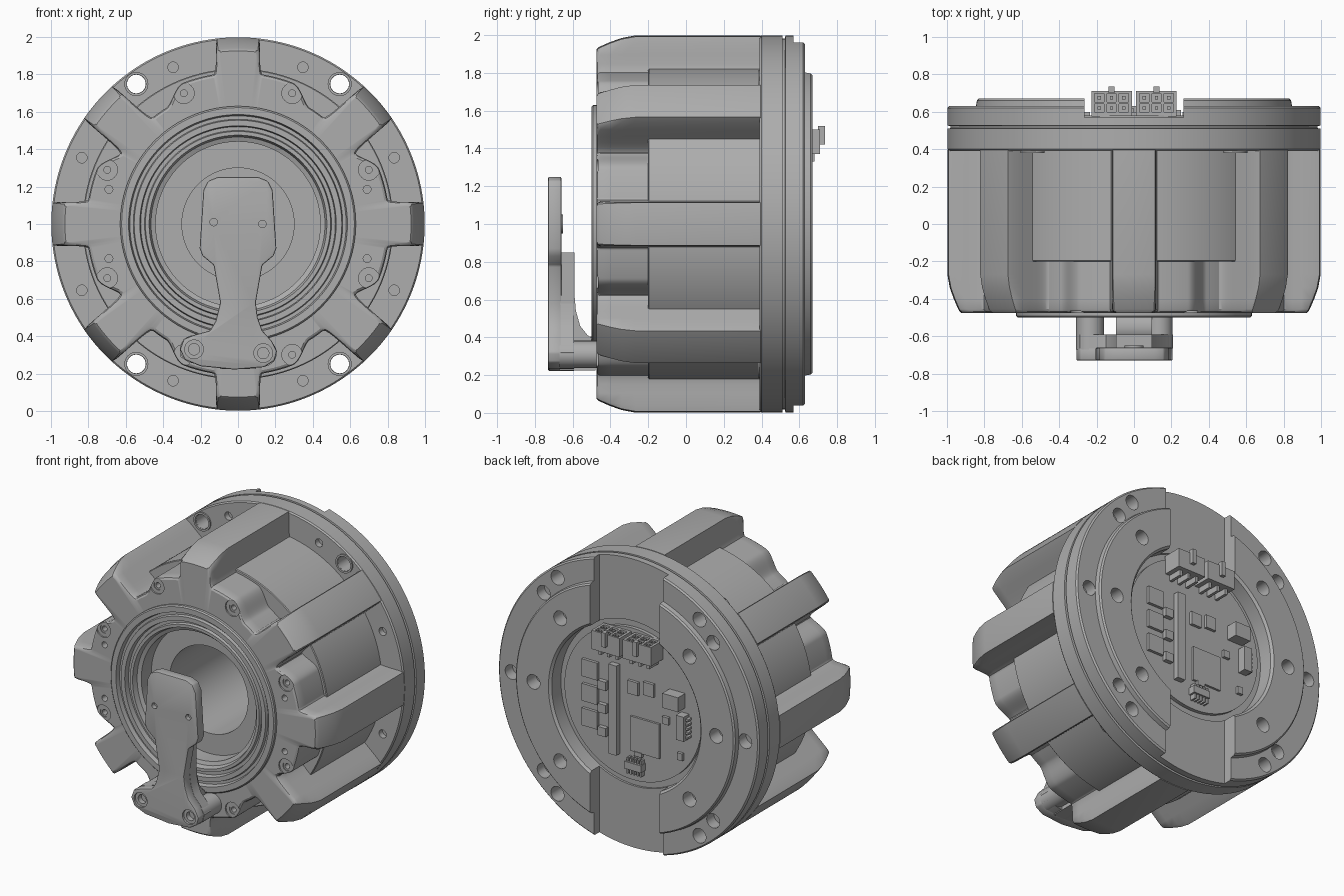
import bpy, bmesh, math
from math import sin, cos, pi, radians

if "Cube" in bpy.data.objects:
    bpy.data.objects.remove(bpy.data.objects["Cube"])

grey = bpy.data.materials.new("machined grey")
grey.use_nodes = True
COLOUR = (0.42, 0.42, 0.42, 1)
grey.diffuse_color = COLOUR
grey.node_tree.nodes["Principled BSDF"].inputs["Base Color"].default_value = COLOUR


def finish(name, bm, cutters=(), bevel=0, angle=30):
    """Turn a bmesh into a shaded object, cut by the given cutters."""
    bmesh.ops.recalc_face_normals(bm, faces=bm.faces)
    mesh = bpy.data.meshes.new(name)
    bm.to_mesh(mesh)
    bm.free()
    mesh.materials.append(grey)
    ob = bpy.data.objects.new(name, mesh)
    bpy.context.collection.objects.link(ob)
    bpy.ops.object.select_all(action='DESELECT')
    ob.select_set(True)
    bpy.context.view_layer.objects.active = ob
    if bevel:
        mod = ob.modifiers.new("bevel", 'BEVEL')
        mod.width, mod.segments, mod.limit_method = bevel, 2, 'ANGLE'
        bpy.ops.object.modifier_apply(modifier="bevel")
    for cutter in cutters:
        mod = ob.modifiers.new("cut", 'BOOLEAN')
        mod.operation, mod.solver, mod.object = 'DIFFERENCE', 'EXACT', cutter
        bpy.ops.object.modifier_apply(modifier="cut")
    bpy.ops.object.shade_smooth_by_angle(angle=radians(angle))
    return ob


def loft(bm, rings, closed=False):
    """Skin a list of equal rings; a ring of one point makes a tip."""
    vs = [[bm.verts.new(p) for p in ring] for ring in rings]
    pairs = list(zip(vs, vs[1:])) + ([(vs[-1], vs[0])] if closed else [])
    for a, b in pairs:
        n = max(len(a), len(b))
        for i in range(n):
            j = (i + 1) % n
            if len(a) == 1:
                bm.faces.new((a[0], b[i], b[j]))
            elif len(b) == 1:
                bm.faces.new((a[i], a[j], b[0]))
            else:
                bm.faces.new((a[i], a[j], b[j], b[i]))


def lathe(bm, profile, cx=0, cz=0, n=96, closed=False):
    """Spin (radius, y) points about an axis along y; cz is above the axle."""
    rings = []
    for r, y in profile:
        steps = n if r else 1
        rings.append([(cx + r * cos(2 * pi * i / n), y, 1 + cz + r * sin(2 * pi * i / n))
                      for i in range(steps)])
    loft(bm, rings, closed)


def rod(bm, r, y0, y1, cx, cz, n=24):
    lathe(bm, [(0, y0), (r, y0), (r, y1), (0, y1)], cx, cz, n)


def prism(bm, a, b):
    loft(bm, [a, b])
    bm.verts.ensure_lookup_table()
    n = len(a)
    bm.faces.new(bm.verts[-2 * n:-n])
    bm.faces.new(bm.verts[-n:])


def slab(bm, points, y0, y1):
    prism(bm, [(x, y0, z) for x, z in points], [(x, y1, z) for x, z in points])


def box(bm, x0, x1, y0, y1, z0, z1):
    slab(bm, [(x0, z0), (x1, z0), (x1, z1), (x0, z1)], y0, y1)


def polar(r, degrees):
    return r * cos(radians(degrees)), r * sin(radians(degrees))


def cutter(name, bm):
    ob = finish(name, bm)
    ob.hide_render = ob.hide_viewport = True
    return ob


def quadrants(*angles):
    return [s for a in angles for s in (a, 180 - a, 180 + a, -a)]


# Drill patterns
MOUNT = [polar(0.925, a) for a in quadrants(54)]
SCREWS = [polar(0.757, a) for a in quadrants(22.5, 67.5)]

bm = bmesh.new()
for x, z in MOUNT:
    rod(bm, 0.05, -0.6, 0.8, x, z, 32)
for a in quadrants(23, 67.5):
    rod(bm, 0.028, 0.3, 0.43, *polar(0.907, a))
for a in quadrants(43.5) + [0, 180]:
    rod(bm, 0.05, 0.55, 0.7, *polar(0.895, a))
for a in quadrants(45) + [0, 180]:
    rod(bm, 0.05, 0.57, 0.7, *polar(0.7, a))
flange_drill = cutter("flange_drill", bm)

bm = bmesh.new()
box(bm, -0.265, 0.265, 0.57, 0.8, -0.1, 2.1)
strip_cutter = cutter("strip_cutter", bm)

bm = bmesh.new()
for x, z in SCREWS:
    lathe(bm, [(0, -0.6), (0.055, -0.6), (0.055, -0.465), (0.03, -0.465), (0.03, -0.4), (0, -0.4)], x, z, 24)
for sx in (-1, 1):
    for sz in (-1, 1):
        rod(bm, 0.021, -0.6, -0.42, sx * 0.69, sz * 0.185, 16)
screw_drill = cutter("screw_drill", bm)

# Rear flange and cover, with a shallow bay and a straight strip cut across
bm = bmesh.new()
lathe(bm, [(0, 0.39), (0.99, 0.39), (0.998, 0.4), (0.998, 0.51), (0.982, 0.512), (0.982, 0.524), (0.998, 0.526),
           (0.998, 0.62), (0.988, 0.63), (0.845, 0.63), (0.84, 0.66), (0.83, 0.67), (0.585, 0.67),
           (0.57, 0.655), (0.57, 0.555), (0, 0.555)], n=160)
finish("rear_flange", bm, [strip_cutter, flange_drill])

# Collars around the mounting holes
bm = bmesh.new()
for x, z in MOUNT:
    lathe(bm, [(0.051, 0.4), (0.051, 0.38), (0.064, 0.38), (0.064, 0.4)], x, z, 32, True)
finish("mount_collars", bm)

# Stator can seen between the ribs
bm = bmesh.new()
lathe(bm, [(0.65, -0.2), (0.825, -0.2), (0.83, -0.195), (0.83, 0.4), (0.65, 0.4)], n=128, closed=True)
finish("stator_can", bm)

# Ribbed front housing, scalloped between the ribs
ARMS = [0, 90, 180, 270] + quadrants(41)


def smooth_max(a, b, k):
    h = max(k - abs(a - b), 0) / k
    return max(a, b) + h * h * k / 4


def housing_radius(t, cap, shrink):
    off = abs((math.degrees(t) + 45) % 90 - 45)
    fade = min(max((off - 21) / 11, 0), 1)
    r = 0.81 - 0.08 * fade * fade * (3 - 2 * fade) - shrink
    for a in ARMS:
        d = t - radians(a)
        if cos(d) > 0.8:
            side = (0.118 - shrink) / max(abs(sin(d)), 0.01)
            rib = -smooth_max(-min(side, 2), -cap, 0.05)
            r = smooth_max(r, rib, 0.09)
    return r


def housing_ring(y, cap, shrink=0, n=720):
    ring = []
    for i in range(n):
        t = 2 * pi * i / n
        r = housing_radius(t, cap, shrink) if cap else 0.6
        ring.append((r * cos(t), y, 1 + r * sin(t)))
    return ring


bm = bmesh.new()
stations = [(0.395, 0), (-0.475, 0), (-0.475, 0.925, 0.018), (-0.468, 0.932, 0.006), (-0.455, 0.94),
            (-0.4, 0.964), (-0.34, 0.985), (-0.27, 0.998), (0.395, 0.998)]
loft(bm, [housing_ring(*s) for s in stations], True)
finish("ribbed_housing", bm, [screw_drill])

# Screw heads sunk in the front
bm = bmesh.new()
for x, z in SCREWS:
    lathe(bm, [(0.018, -0.42), (0.018, -0.46), (0.036, -0.46), (0.036, -0.42)], x, z, 20, True)
finish("front_screws", bm)

# Stepped bearing rings and deep bore
bm = bmesh.new()
lathe(bm, [(0.63, -0.44), (0.63, -0.492), (0.622, -0.5), (0.585, -0.5), (0.578, -0.47), (0.56, -0.47),
           (0.555, -0.49), (0.525, -0.49), (0.52, -0.455), (0.5, -0.455), (0.495, -0.475), (0.475, -0.475),
           (0.465, -0.44), (0.44, -0.43), (0.44, -0.32), (0.3, -0.32), (0.3, 0.385), (0.63, 0.385)],
      n=128, closed=True)
finish("bearing_rings", bm)

# Crank handle
bm = bmesh.new()
for x, z in ((-0.13, 0.01), (0.13, 0.0)):
    rod(bm, 0.02, -0.8, -0.7, x, z)
for x, z in ((-0.235, -0.67), (0.135, -0.69)):
    lathe(bm, [(0, -0.8), (0.05, -0.8), (0.05, -0.715), (0.03, -0.715), (0.03, -0.68), (0, -0.68)], x, z, 24)
handle_drill = cutter("handle_drill", bm)

outline = [(-0.11, 1.25), (-0.16, 1.23), (-0.185, 1.18), (-0.205, 0.87), (-0.19, 0.83), (-0.13, 0.78),
           (-0.095, 0.58), (-0.12, 0.48), (-0.15, 0.43), (-0.24, 0.405), (-0.29, 0.385), (-0.31, 0.33),
           (-0.285, 0.275), (-0.2, 0.24), (-0.02, 0.222), (0.14, 0.235), (0.195, 0.27), (0.208, 0.32),
           (0.18, 0.375), (0.13, 0.43), (0.105, 0.5), (0.095, 0.58), (0.13, 0.78), (0.19, 0.83),
           (0.205, 0.87), (0.185, 1.18), (0.16, 1.23), (0.11, 1.25)]
bm = bmesh.new()
slab(bm, outline, -0.73, -0.66)
finish("handle_plate", bm, [handle_drill], bevel=0.008, angle=35)

bm = bmesh.new()
side = [(-0.67, 0.225), (-0.48, 0.225), (-0.48, 0.385), (-0.52, 0.41), (-0.56, 0.46), (-0.583, 0.54),
        (-0.59, 0.62), (-0.59, 0.85), (-0.67, 0.85)]
prism(bm, [(-0.095, y, z) for y, z in side], [(0.095, y, z) for y, z in side])
slab(bm, outline[6:22], -0.665, -0.592)
rod(bm, 0.075, -0.67, -0.47, -0.235, -0.67, 32)
rod(bm, 0.072, -0.67, -0.47, 0.135, -0.69, 32)
rod(bm, 0.05, -0.67, -0.65, 0, 0.0)
finish("handle_foot", bm, angle=35)

# Circuit board in the rear bay
BOARD = 0.58
bm = bmesh.new()
rod(bm, 0.525, 0.54, BOARD, 0, 0, 96)
finish("circuit_board", bm)

# Chips and small blocks: centre x, centre z, width, height, thickness
CHIPS = [(0.13, -0.06, 0.06, 0.62, 0.04), (-0.1, -0.2, 0.22, 0.24, 0.015), (-0.34, 0.13, 0.12, 0.1, 0.08),
         (-0.4, -0.04, 0.06, 0.17, 0.06), (-0.03, -0.41, 0.13, 0.05, 0.05), (-0.01, 0.12, 0.08, 0.09, 0.02),
         (-0.13, 0.14, 0.08, 0.09, 0.02), (-0.26, -0.04, 0.05, 0.05, 0.02), (-0.05, -0.33, 0.06, 0.03, 0.02),
         (-0.37, -0.26, 0.04, 0.05, 0.02)]
CHIPS += [(0.32, z, 0.12, 0.12, 0.02) for z in (0.16, -0.01, -0.18)]
CHIPS += [(0.22, z, 0.06, 0.06, 0.03) for z in (0.08, -0.08, -0.24)]
bm = bmesh.new()
for x, z, w, h, thick in CHIPS:
    box(bm, x - w / 2, x + w / 2, 0.57, BOARD + thick, 1 + z - h / 2, 1 + z + h / 2)
for i in range(5):
    x = -0.09 + i * 0.025
    box(bm, x, x + 0.012, 0.57, 0.62, 0.53, 0.64)
    box(bm, -0.45, -0.4, 0.57, 0.62, 0.89 + i * 0.03, 0.905 + i * 0.03)
finish("board_chips", bm)

# Pair of socket connectors with latch tabs and pins
bm = bmesh.new()
for c in (-0.12, 0.12):
    for i in range(3):
        x = c - 0.065 + i * 0.065
        for y in (0.62, 0.675):
            box(bm, x - 0.025, x + 0.025, y - 0.022, y + 0.022, 1.44, 1.6)
socket_cutter = cutter("socket_cutter", bm)
bm = bmesh.new()
for c in (-0.12, 0.12):
    box(bm, c - 0.108, c + 0.108, 0.575, 0.71, 1.37, 1.5)
finish("connector_bodies", bm, [socket_cutter])
bm = bmesh.new()
for c in (-0.12, 0.12):
    box(bm, c - 0.015, c + 0.015, 0.7, 0.735, 1.42, 1.52)
    for i in range(3):
        x = c - 0.065 + i * 0.065
        box(bm, x - 0.01, x + 0.01, 0.57, 0.68, 1.33, 1.38)
        for y in (0.62, 0.675):
            box(bm, x - 0.009, x + 0.009, y - 0.009, y + 0.009, 1.43, 1.495)
finish("connector_pins", bm)
